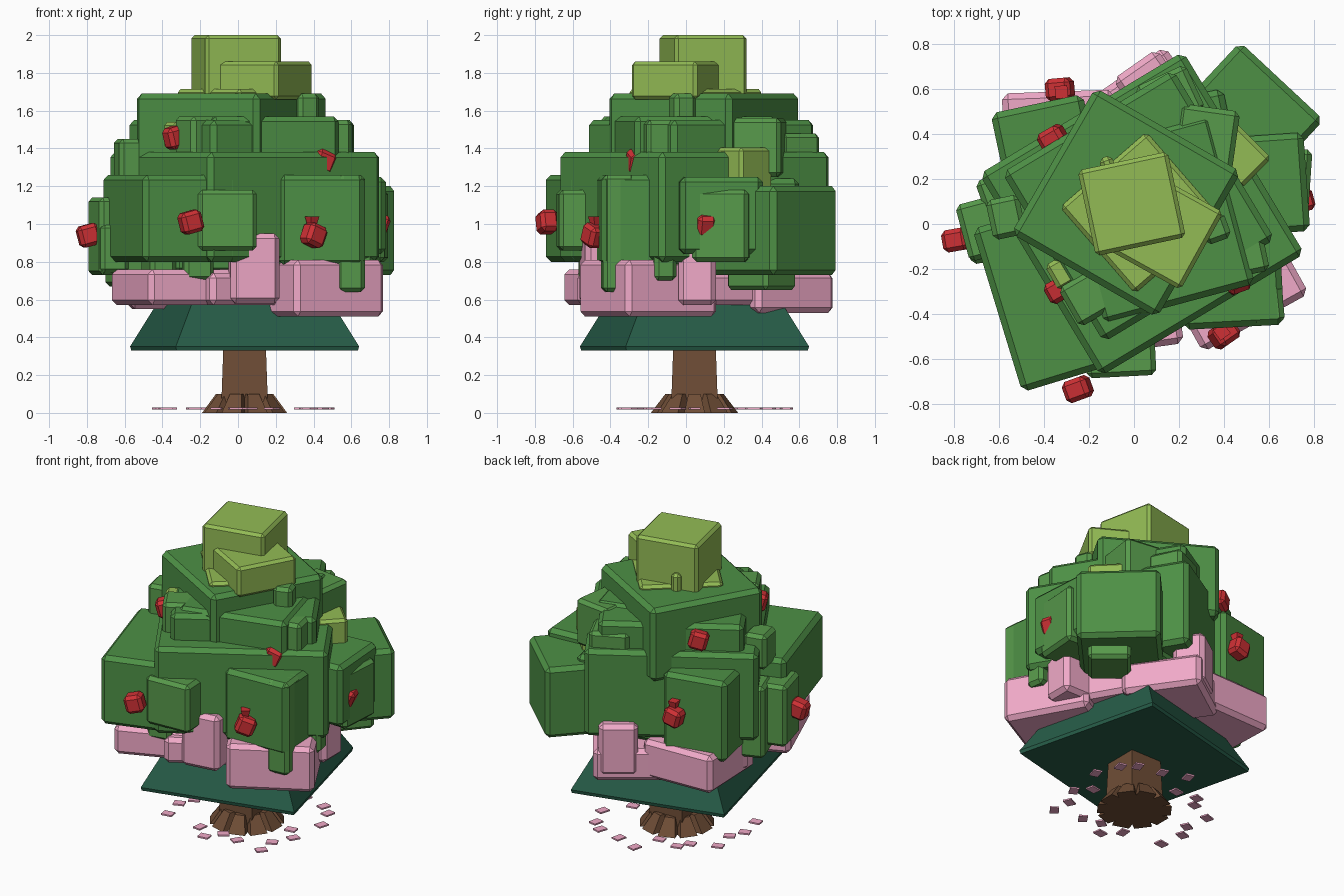
import bpy, bmesh, random
from math import radians, cos, sin, pi
from mathutils import Matrix

random.seed(4)
CX, CY = 0.035, 0.045          # trunk axis


def material(name, rgb):
    m = bpy.data.materials.new(name)
    m.diffuse_color = (*rgb, 1)
    return m


GREEN = material("leaf green", (.075, .28, .06))
LIGHT = material("fresh leaf green", (.095, .32, .07))
LIME = material("lime leaf", (.29, .50, .09))
PINK = material("blossom pink", (.88, .40, .58))
TEAL = material("shade green", (.02, .11, .065))
BROWN = material("bark", (.16, .075, .037))
RED = material("fruit red", (.62, .03, .035))


def finish(bm, name, mat, bevel=0):
    me = bpy.data.meshes.new(name)
    bm.to_mesh(me)
    bm.free()
    ob = bpy.data.objects.new(name, me)
    bpy.context.collection.objects.link(ob)
    me.materials.append(mat)
    if bevel:
        b = ob.modifiers.new("chamfer", 'BEVEL')
        b.width, b.segments = bevel, 1
    return ob


def block(name, mat, x, y, sx, sy, rot, z0, z1, bevel=.027):
    """Chamfered box turned about z."""
    bm = bmesh.new()
    bmesh.ops.create_cube(bm, size=1)
    bmesh.ops.scale(bm, vec=(sx, sy, z1 - z0), verts=bm.verts)
    ob = finish(bm, name, mat, bevel)
    ob.location = (x, y, (z0 + z1) / 2)
    ob.rotation_euler.z = radians(rot)
    return ob


def frustum(bm, x, y, half0, half1, rot, z0, z1):
    """Four-sided tapered prism; half sizes at bottom and top."""
    mat = Matrix.Translation((x, y, (z0 + z1) / 2)) @ Matrix.Rotation(radians(rot + 45), 4, 'Z')
    bmesh.ops.create_cone(bm, cap_ends=True, segments=4, radius1=half0 * 2 ** .5,
                          radius2=half1 * 2 ** .5, depth=z1 - z0, matrix=mat)


# trunk with flared roots
bm = bmesh.new()
frustum(bm, CX, CY, .125, .11, 0, 0, .42)
finish(bm, "trunk", BROWN)
for i in range(10):
    bm = bmesh.new()
    a = i * 2 * pi / 10
    frustum(bm, CX + .17 * cos(a), CY + .17 * sin(a), .055, .032, i * 36, 0, .1)
    top = [v for v in bm.verts if v.co.z > .05]
    bmesh.ops.translate(bm, verts=top, vec=(-.05 * cos(a), -.05 * sin(a), 0))
    finish(bm, "root", BROWN)

# dark lower skirt
bm = bmesh.new()
frustum(bm, CX, CY, .495, .50, 14, .33, .352)
frustum(bm, CX, CY, .50, .385, 14, .352, .575)
finish(bm, "lower_skirt", TEAL)

# pink blossom layer: x, y, size x, size y, turn, z bottom, z top
for b in [
    (.03, .04, .92, .92, 30, .57, .74),
    (.41, -.20, .54, .55, 29, .51, .81),
    (-.34, -.30, .50, .56, 22, .57, .76),
    (.07, -.38, .26, .34, 8, .58, .95),
    (-.33, .34, .50, .50, 2, .55, .80),
    (.10, .46, .44, .50, 35, .53, .74),
    (.06, .63, .24, .20, 35, .57, .91),
    (.54, .06, .26, .20, 0, .57, .95),
    (.61, -.23, .07, .07, 20, .70, .91),
]:
    block("blossom_block", PINK, *b)

# main stacked leaf blocks
for b in [
    (.03, .04, .95, .95, 12, .74, 1.24),
    (.035, .045, 1.06, 1.05, 31, .80, 1.38),
    (.02, .08, .89, .88, 31, 1.28, 1.55),
    (-.035, .095, .75, .75, -30, 1.20, 1.69),
    (-.36, -.31, .52, .76, 17, .80, 1.26),
    (.41, .37, .51, .73, -43, .73, 1.20),
    (.43, -.18, .45, .56, 3, .78, 1.26),
    (-.39, .33, .42, .42, 12, .74, 1.28),
    (.50, .17, .54, .44, 4, .84, 1.25),
    (.10, .02, .70, .78, 15, 1.30, 1.57),
]:
    block("leaf_block", GREEN, *b)

# small leaf clumps and hanging clumps
for b in [
    (-.065, -.48, .31, .40, 3, .86, 1.18),
    (-.60, .00, .34, .26, 15, .73, 1.14),
    (-.67, -.06, .15, .22, 10, .74, 1.00),
    (.65, .19, .27, .30, -4, .80, 1.18),
    (.59, -.36, .15, .17, 6, .64, 1.26),
    (.63, -.12, .16, .12, 10, .70, 1.22),
    (.53, .40, .26, .28, -40, .65, 1.00),
    (-.42, -.42, .14, .26, 12, .69, .95),
    (-.22, -.48, .16, .16, 12, .70, .95),
    (-.60, .12, .16, .20, 20, .67, 1.15),
    (.16, .56, .25, .22, 25, 1.25, 1.48),
    (.32, .38, .27, .28, -8, 1.25, 1.56),
    (.43, -.10, .30, .28, 12, 1.28, 1.55),
    (-.57, .03, .15, .18, 12, 1.22, 1.45),
    (-.16, -.30, .30, .20, 30, 1.30, 1.57),
    (.36, -.02, .12, .12, 20, 1.45, 1.69),
]:
    block("leaf_clump", LIGHT, *b, bevel=.022)

# lime crown and lime tufts
for b in [
    (-.01, .09, .41, .39, 12, 1.66, 2.0),
    (.13, -.025, .395, .395, -29, 1.66, 1.86),
    (.03, .05, .51, .51, 41, 1.62, 1.715),
    (.46, .31, .24, .19, -45, 1.18, 1.405),
    (-.31, -.21, .13, .13, 30, 1.40, 1.54),
    (-.12, .27, .06, .06, 20, 1.66, 1.80),
    (.31, .02, .07, .07, 20, 1.50, 1.71),
]:
    block("lime_block", LIME, *b, bevel=.018)

# red fruit, some with little stalks
for x, y, z, r, stalk in [(-.79, -.07, .94, 10, 0), (-.25, -.735, 1.01, 20, 0), (.40, -.49, .94, 35, 1),
                          (-.33, .60, 1.02, 5, 1), (-.36, .38, 1.46, 30, 0), (-.33, -.29, 1.46, 30, 0),
                          (.45, -.26, 1.33, 20, 0), (.735, .10, 1.0, 15, 1)]:
    ob = block("fruit", RED, x, y, .115, .10, r, z - .058, z + .058, .02)
    ob.rotation_euler.y = radians(22 if x > 0 else -15)
    if stalk:
        bm = bmesh.new()
        frustum(bm, x * .98, y * .98, .014, .028, r, z + .04, z + .10)
        finish(bm, "fruit_stalk", RED)

# fallen petals around the trunk
for i in range(20):
    a = i * 2.4
    d = .27 + .24 * random.random()
    block("fallen_petal", PINK, CX + d * cos(a), CY + d * sin(a), .07, .055,
          random.uniform(0, 90), .018, .028, 0)
